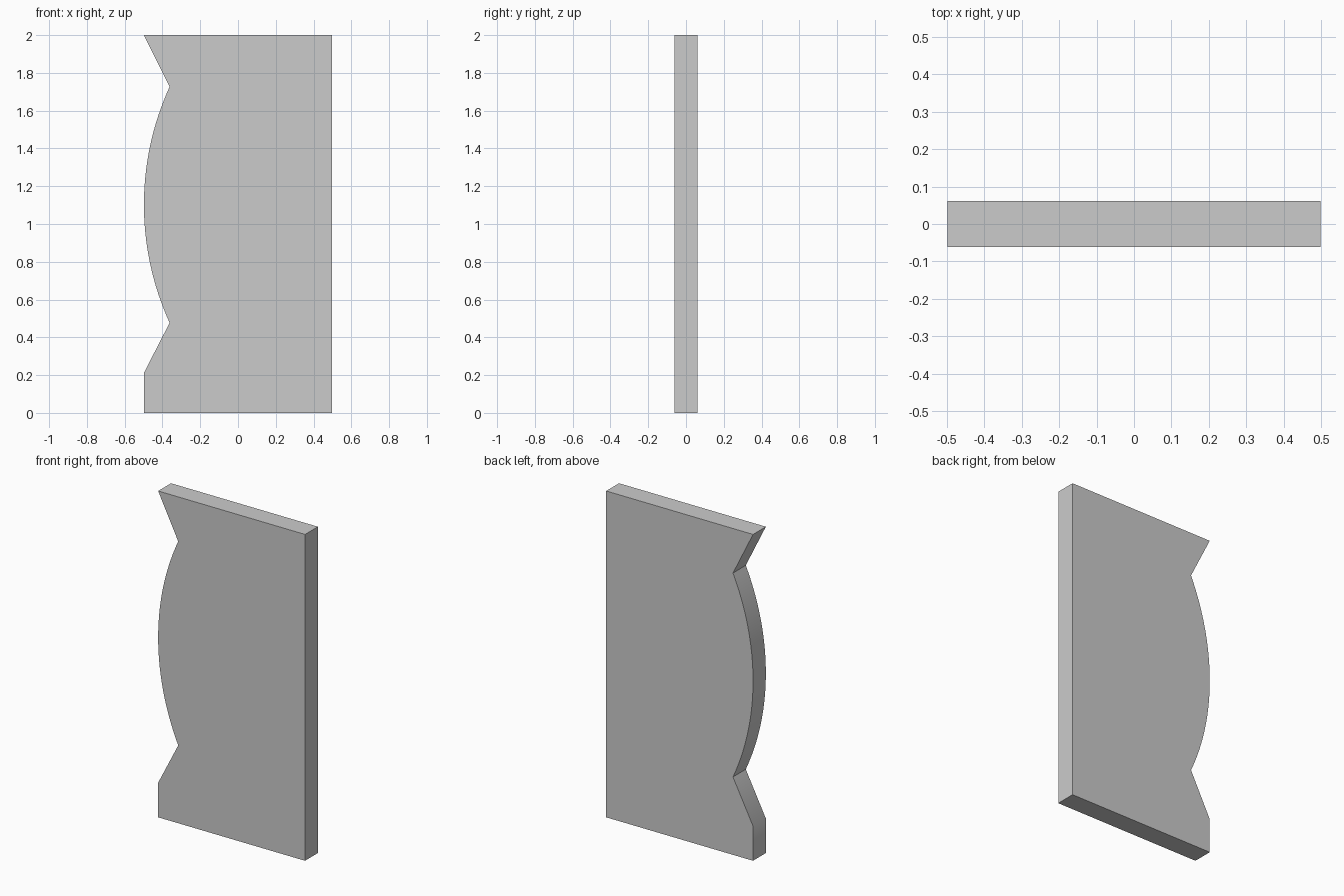
import bpy, bmesh, math

if "Cube" in bpy.data.objects:
    bpy.data.objects.remove(bpy.data.objects["Cube"])

HALF_W, HALF_T, HEIGHT = 0.498, 0.062, 2.0
NOTCH_X, NOTCH_LOW, NOTCH_HIGH = -0.362, 0.477, 1.727
SHOULDER_Z = 0.212
ARC_STEPS = 40


def bulge(steps):
    """Circular arc between the two notches, reaching the left edge."""
    mid = (NOTCH_LOW + NOTCH_HIGH) / 2
    half = (NOTCH_HIGH - NOTCH_LOW) / 2
    sag = NOTCH_X + HALF_W
    radius = (half ** 2 + sag ** 2) / (2 * sag)
    span = math.asin(half / radius)
    for i in range(steps + 1):
        a = span * (2 * i / steps - 1)
        yield (radius - HALF_W - radius * math.cos(a), mid + radius * math.sin(a))


# Panel outline: plain right side, notched and bulging left side
outline = [(HALF_W, HEIGHT), (HALF_W, 0), (-HALF_W, 0), (-HALF_W, SHOULDER_Z)]
outline += list(bulge(ARC_STEPS))
outline.append((-HALF_W, HEIGHT))

# Extrude the outline through the thickness
bm = bmesh.new()
face = bm.faces.new([bm.verts.new((x, -HALF_T, z)) for x, z in outline])
ext = bmesh.ops.extrude_face_region(bm, geom=[face], use_keep_orig=True)
moved = [g for g in ext["geom"] if isinstance(g, bmesh.types.BMVert)]
bmesh.ops.translate(bm, verts=moved, vec=(0, 2 * HALF_T, 0))
bmesh.ops.recalc_face_normals(bm, faces=bm.faces)

mesh = bpy.data.meshes.new("shaped_panel")
bm.to_mesh(mesh)
bm.free()
panel = bpy.data.objects.new("shaped_panel", mesh)
bpy.context.collection.objects.link(panel)

# Smooth the curved edge, keep corners sharp
bpy.context.view_layer.objects.active = panel
panel.select_set(True)
bpy.ops.object.shade_smooth_by_angle(angle=math.radians(30))
